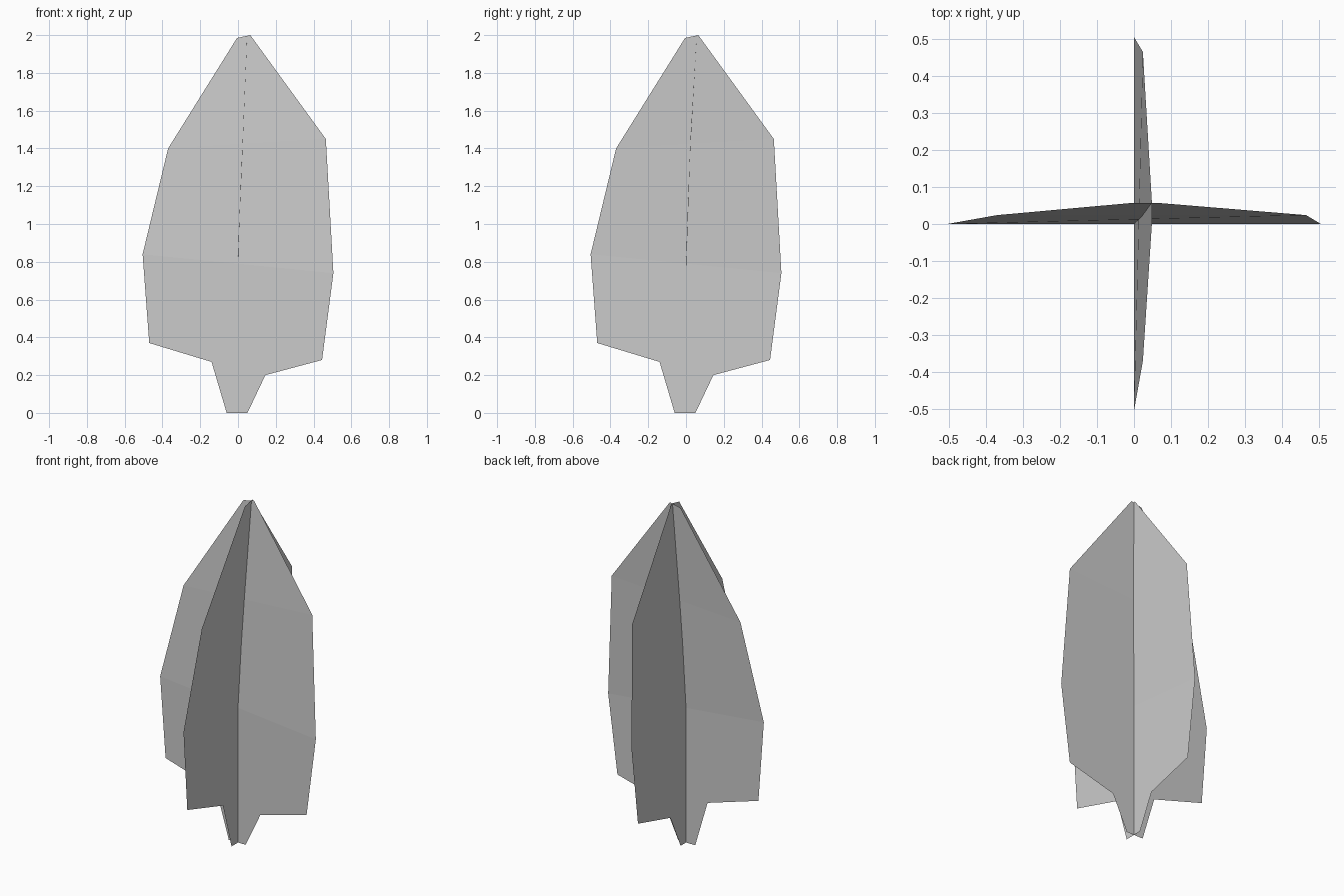
import bpy
import bmesh

cube = bpy.data.objects.get("Cube")
if cube:
    bpy.data.objects.remove(cube, do_unlink=True)

# One plain grey for both blades
GREY = (0.6, 0.6, 0.6, 1.0)
grey = bpy.data.materials.new("plain grey")
grey.use_nodes = True
grey.diffuse_color = GREY
grey.node_tree.nodes["Principled BSDF"].inputs["Base Color"].default_value = GREY

# Outline edges from stem to tip: (across, height)
LEFT_EDGE = [(-.06, 0), (-.14, .27), (-.47, .37), (-.505, .84), (-.37, 1.4), (-.005, 1.985)]
RIGHT_EDGE = [(.05, 0), (.145, .2), (.445, .28), (.505, .74), (.465, 1.45), (.065, 2)]


def add_leaf(name, place, tip_bend):
    """Flat leaf of cross strips whose upper rows lean out of its plane."""
    bends = [0, 0, 0, 0, .024, tip_bend]
    bm = bmesh.new()
    rows = [[bm.verts.new(place(u, bend, z)) for u, z in pair]
            for pair, bend in zip(zip(LEFT_EDGE, RIGHT_EDGE), bends)]
    for (a, b), (d, c) in zip(rows, rows[1:]):
        bm.faces.new((a, b, c, d))
    mesh = bpy.data.meshes.new(name)
    bm.to_mesh(mesh)
    bm.free()
    mesh.materials.append(grey)
    leaf = bpy.data.objects.new(name, mesh)
    bpy.context.collection.objects.link(leaf)
    return leaf


# Two upright leaves crossing at the centre
add_leaf("wide_leaf", lambda u, bend, z: (u, bend, z), .057)
add_leaf("deep_leaf", lambda u, bend, z: (bend, u, z), .048)
